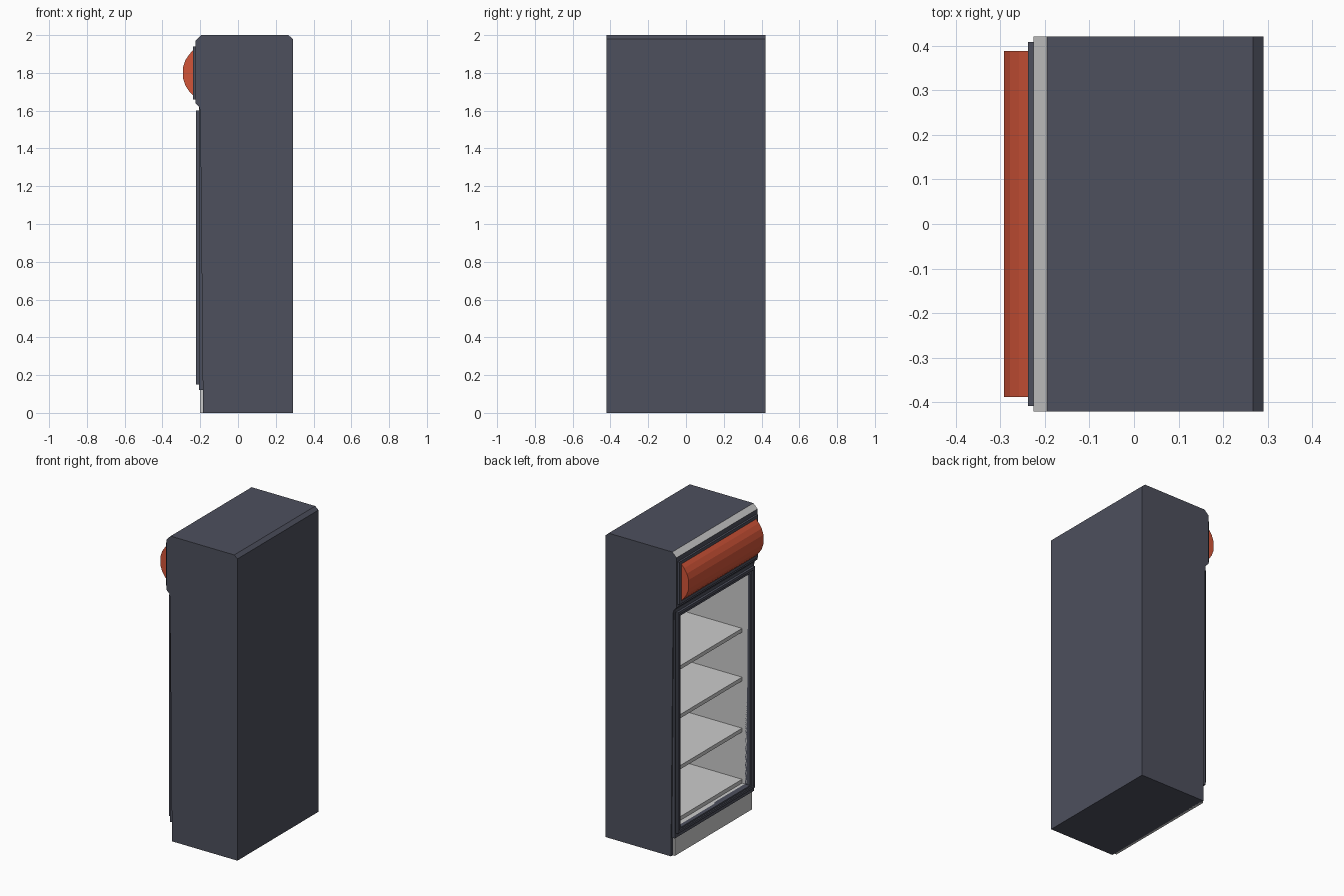
import bpy, bmesh

if "Cube" in bpy.data.objects:
    bpy.data.objects.remove(bpy.data.objects["Cube"])


def material(name, rgb):
    m = bpy.data.materials.new(name)
    m.diffuse_color = (*rgb, 1)
    m.use_nodes = True
    m.node_tree.nodes["Principled BSDF"].inputs["Base Color"].default_value = m.diffuse_color
    return m


DARK = material("dark_slate", (0.075, 0.08, 0.11))
ORANGE = material("orange", (0.65, 0.09, 0.04))
GREY = material("light_grey", (0.8, 0.8, 0.8))


def finish(bm, name, mat):
    bmesh.ops.recalc_face_normals(bm, faces=bm.faces)
    me = bpy.data.meshes.new(name)
    bm.to_mesh(me)
    bm.free()
    ob = bpy.data.objects.new(name, me)
    bpy.context.collection.objects.link(ob)
    if mat:
        me.materials.append(mat)
    return ob


def prism(name, profile, half_width, mat):
    """Extrude an (x, z) profile symmetrically along y."""
    bm = bmesh.new()
    face = bm.faces.new([bm.verts.new((x, -half_width, z)) for x, z in profile])
    ext = bmesh.ops.extrude_face_region(bm, geom=[face])
    verts = [v for v in ext["geom"] if isinstance(v, bmesh.types.BMVert)]
    bmesh.ops.translate(bm, verts=verts, vec=(0, 2 * half_width, 0))
    return finish(bm, name, mat)


def box(name, x0, x1, half_width, z0, z1, mat):
    return prism(name, [(x0, z0), (x1, z0), (x1, z1), (x0, z1)], half_width, mat)


def ring(name, x0, x1, outer, inner, mat):
    """Rectangular frame facing x; outer and inner are (half_width, z0, z1)."""
    bm = bmesh.new()
    loops = []
    for x, (w, z0, z1) in ((x0, outer), (x0, inner), (x1, inner), (x1, outer)):
        loops.append([bm.verts.new((x, y, z))
                      for y, z in ((-w, z0), (w, z0), (w, z1), (-w, z1))])
    for k in range(4):
        a, b = loops[k], loops[(k + 1) % 4]
        for i in range(4):
            j = (i + 1) % 4
            bm.faces.new((a[i], a[j], b[j], b[i]))
    return finish(bm, name, mat)


# Cabinet shell: side profile with sloped front, header overhang and chamfered top
cabinet = prism("cabinet", [
    (0.29, 0), (0.29, 1.98), (0.267, 2.0), (-0.195, 2.0), (-0.225, 1.97),
    (-0.225, 1.64), (-0.205, 1.62), (-0.2, 1.6), (-0.185, 0)], 0.42, DARK)
cabinet.data.materials.append(GREY)

# Hollow out the display compartment
cutter = box("compartment_cutter", -0.4, 0.265, 0.36, 0.175, 1.57, None)
cutter.hide_render = True
mod = cabinet.modifiers.new("compartment", "BOOLEAN")
mod.operation = "DIFFERENCE"
mod.solver = "EXACT"
mod.object = cutter
bpy.context.view_layer.objects.active = cabinet
bpy.ops.object.modifier_apply(modifier=mod.name)
bpy.data.objects.remove(cutter)

# Grey compartment lining and grey front chamfer
for p in cabinet.data.polygons:
    c, n = p.center, p.normal
    lining = -0.17 < c.x < 0.28 and abs(c.y) < 0.4 and 0.1 < c.z < 1.6
    chamfer = n.x < -0.5 and n.z > 0.5
    p.material_index = 1 if lining or chamfer else 0

# Kick plate below the door
box("kick_plate", -0.2, -0.18, 0.40, 0, 0.13, GREY)

# Door: surround, raised outer frame, recessed inner frame
opening = (0.36, 0.175, 1.565)
step = (0.382, 0.165, 1.583)
ring("door_surround", -0.207, -0.175, (0.412, 0.12, 1.62), opening, DARK)
ring("door_outer_frame", -0.222, -0.2, (0.40, 0.15, 1.60), step, DARK)
ring("door_inner_frame", -0.213, -0.2, step, opening, DARK)

# Shelves
for i, z in enumerate((0.20, 0.535, 0.87, 1.19)):
    box(f"shelf_{i + 1}", -0.155, 0.265, 0.36, z - 0.025, z, GREY)

# Header panel and curved sign
box("header_panel", -0.238, -0.22, 0.408, 1.66, 1.94, DARK)
half = [(-0.238, 0.12), (-0.258, 0.098), (-0.278, 0.068), (-0.291, 0.03)]
arc = [(x, 1.8 + d) for x, d in half] + [(x, 1.8 - d) for x, d in reversed(half)]
prism("sign", arc, 0.388, ORANGE)
